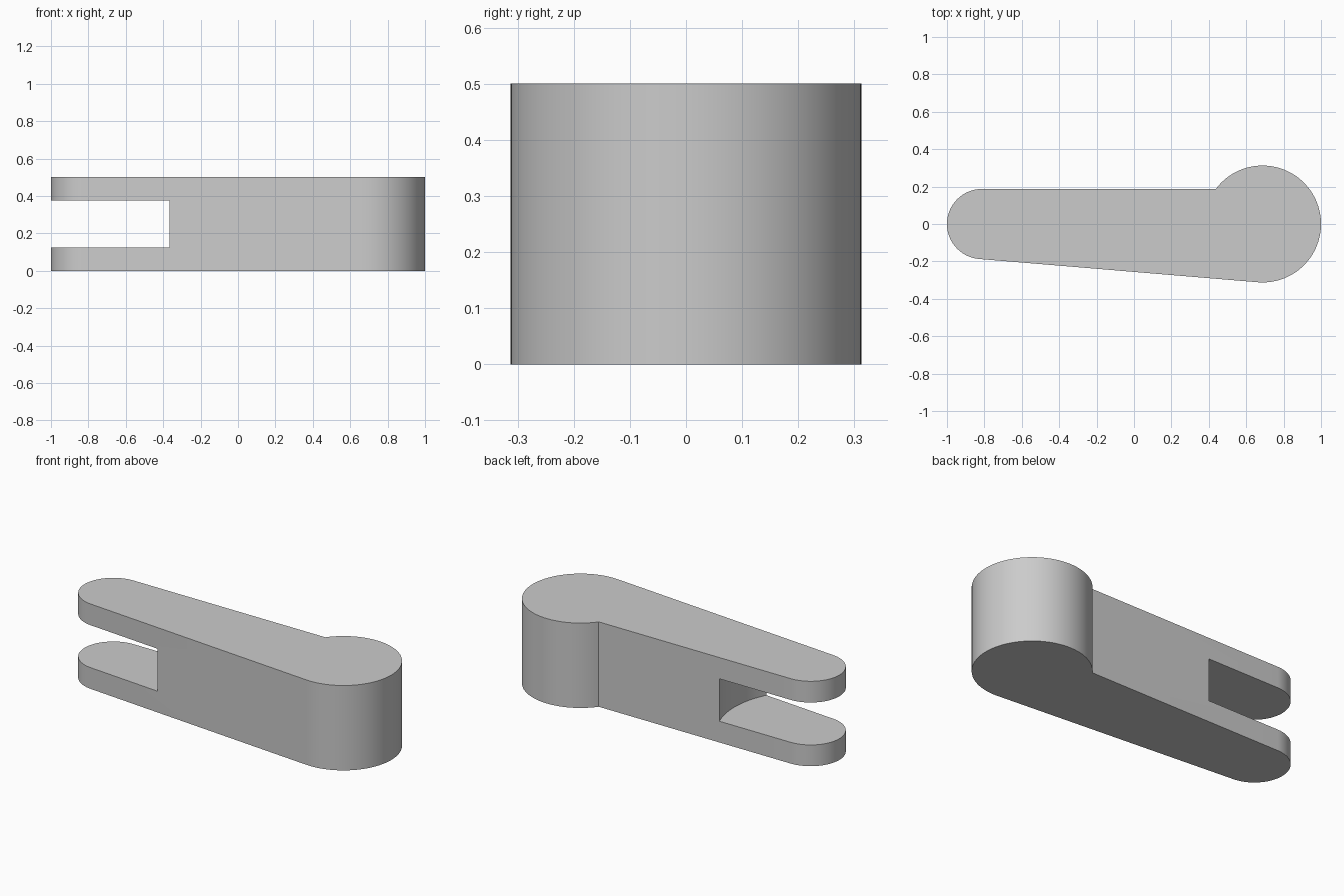
import bpy, bmesh, math

cube = bpy.data.objects.get("Cube")
if cube:
    bpy.data.objects.remove(cube, do_unlink=True)

HEIGHT = 0.5
TIP_X, TIP_R = -0.8125, 0.1875
HUB_X, HUB_R = 0.6875, 0.3125
SLOT_R, SLOT_LOW, SLOT_HIGH = 0.5, 0.125, 0.375

grey = bpy.data.materials.new("plain_grey")
grey.use_nodes = True
grey.diffuse_color = (0.6, 0.6, 0.6, 1)
grey.node_tree.nodes["Principled BSDF"].inputs["Base Color"].default_value = (0.6, 0.6, 0.6, 1)


def arc(cx, r, start, end, steps):
    """Points on an arc about (cx, 0), both ends included."""
    angles = [start + (end - start) * i / steps for i in range(steps + 1)]
    return [(cx + r * math.cos(a), r * math.sin(a)) for a in angles]


def prism(name, outline, low, high):
    """Extrude a flat outline from low to high."""
    bm = bmesh.new()
    face = bm.faces.new([bm.verts.new((x, y, low)) for x, y in outline])
    top = bmesh.ops.extrude_face_region(bm, geom=[face])["geom"]
    verts = [v for v in top if isinstance(v, bmesh.types.BMVert)]
    bmesh.ops.translate(bm, verts=verts, vec=(0, 0, high - low))
    bmesh.ops.recalc_face_normals(bm, faces=bm.faces)
    mesh = bpy.data.meshes.new(name)
    bm.to_mesh(mesh)
    bm.free()
    mesh.materials.append(grey)
    obj = bpy.data.objects.new(name, mesh)
    bpy.context.collection.objects.link(obj)
    return obj


# Lever outline: straight back edge, tapered front edge tangent to both ends
tangent = -math.pi / 2 - math.asin((HUB_R - TIP_R) / (HUB_X - TIP_X))
notch = math.pi - math.asin(TIP_R / HUB_R)
outline = arc(HUB_X, HUB_R, tangent, notch - 0, 64)
outline += arc(TIP_X, TIP_R, math.pi / 2, 2 * math.pi + tangent, 40)
lever = prism("forked_lever", outline, 0, HEIGHT)

# Round cutter leaves two prongs and a concave slot end
cutter = prism("slot_cutter", arc(TIP_X, SLOT_R, 0, 2 * math.pi, 128)[:-1], SLOT_LOW, SLOT_HIGH)
cut = lever.modifiers.new("slot", "BOOLEAN")
cut.operation = "DIFFERENCE"
cut.solver = "EXACT"
cut.object = cutter

bpy.ops.object.select_all(action="DESELECT")
lever.select_set(True)
bpy.context.view_layer.objects.active = lever
bpy.ops.object.modifier_apply(modifier=cut.name)
bpy.data.objects.remove(cutter, do_unlink=True)
bpy.ops.object.shade_smooth_by_angle(angle=math.radians(25))
